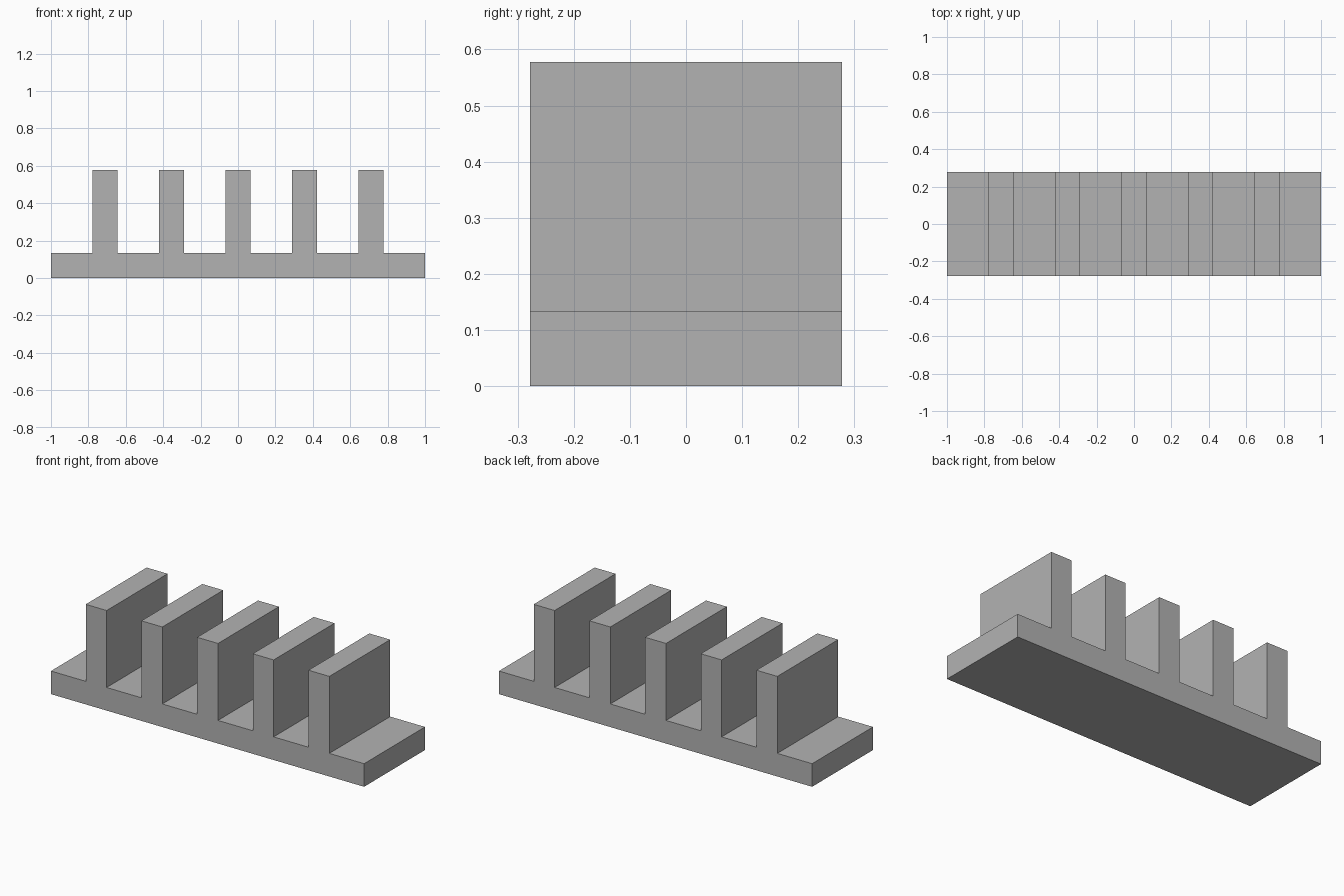
import bpy
import bmesh

cube = bpy.data.objects.get("Cube")
if cube:
    bpy.data.objects.remove(cube, do_unlink=True)

UNIT = 2 / 45          # the base is 45 units long
LENGTH, DEPTH = 45, 12.5
BASE_TOP, FIN_TOP = 3, 13
FIN_WIDTH, FIN_PITCH, FIN_COUNT = 3, 8, 5

grey = bpy.data.materials.new("plain grey")
grey.use_nodes = True
colour = (0.45, 0.45, 0.45, 1)
grey.diffuse_color = colour
grey.node_tree.nodes["Principled BSDF"].inputs["Base Color"].default_value = colour

# Comb-shaped profile: base plate with evenly spaced upright fins
half = LENGTH / 2
profile = [(half, 0), (-half, 0), (-half, BASE_TOP)]
for i in range(FIN_COUNT):
    centre = (i - (FIN_COUNT - 1) / 2) * FIN_PITCH
    left, right = centre - FIN_WIDTH / 2, centre + FIN_WIDTH / 2
    profile += [(left, BASE_TOP), (left, FIN_TOP), (right, FIN_TOP), (right, BASE_TOP)]
profile.append((half, BASE_TOP))

# Extrude the profile from front to back
bm = bmesh.new()
front = bm.faces.new([bm.verts.new((x * UNIT, -DEPTH / 2 * UNIT, z * UNIT)) for x, z in profile])
extruded = bmesh.ops.extrude_face_region(bm, geom=[front], use_keep_orig=True)
back_verts = [g for g in extruded["geom"] if isinstance(g, bmesh.types.BMVert)]
bmesh.ops.translate(bm, verts=back_verts, vec=(0, DEPTH * UNIT, 0))
bmesh.ops.recalc_face_normals(bm, faces=bm.faces)

mesh = bpy.data.meshes.new("finned_block")
bm.to_mesh(mesh)
bm.free()
mesh.materials.append(grey)
bpy.context.collection.objects.link(bpy.data.objects.new("finned_block", mesh))
